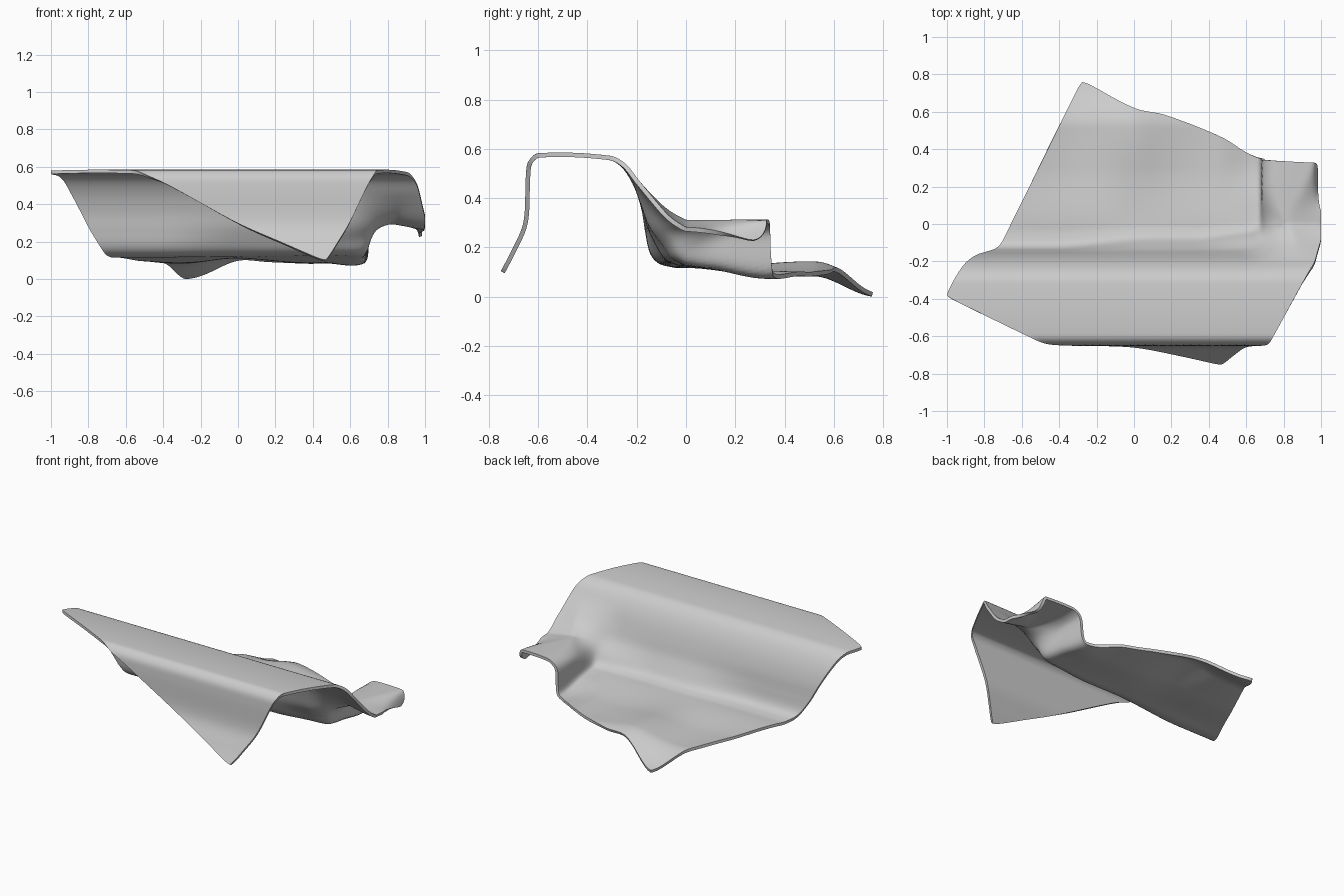
import bpy, math
from mathutils import Vector

if "Cube" in bpy.data.objects:
    bpy.data.objects.remove(bpy.data.objects["Cube"])

N = 100

def interp(table, t):
    """Smooth piecewise interpolation (Catmull-Rom style) of rows (t, a, b...)."""
    if t <= table[0][0]:
        i = 0
    else:
        i = next((k for k in range(len(table) - 1) if t <= table[k + 1][0]), len(table) - 2)
    p, q = table[i], table[i + 1]
    o, r = table[max(i - 1, 0)], table[min(i + 2, len(table) - 1)]
    d = q[0] - p[0]
    f = (t - p[0]) / d
    out = []
    for c in range(1, len(p)):
        m0 = (q[c] - o[c]) / (q[0] - o[0]) * d
        m1 = (r[c] - p[c]) / (r[0] - p[0]) * d
        if f < 0 or f > 1:
            out.append(p[c] + (q[c] - p[c]) * f)
        else:
            out.append((2*f**3 - 3*f*f + 1)*p[c] + (f**3 - 2*f*f + f)*m0
                       + (3*f*f - 2*f**3)*q[c] + (f**3 - f*f)*m1)
    return out

def smooth(a, b, x):
    f = min(max((x - a) / (b - a), 0), 1)
    return f * f * (3 - 2 * f)

# Drape profile along cloth length: (t, y, z)
LOW = [(0, -.757, .09), (.12, -.705, .19), (.25, -.66, .30), (.43, -.65, .49), (.49, -.64, .545),
       (.54, -.60, .578), (.85, -.31, .568), (.92, -.25, .535), (1.0, -.20, .46),
       (1.1, -.165, .36), (1.2, -.148, .26), (1.3, -.13, .18), (1.36, -.10, .145), (1.42, -.04, .13)]
HIGH = LOW[:7] + [(.92, -.245, .535), (1.0, -.18, .455), (1.1, -.08, .355), (1.2, .0, .307)]
# Side step where the cloth climbs onto the arm: (s, x, blend)
STEP = [(.56, .56, 0), (.64, .64, 0), (.70, .675, .08), (.82, .69, .72), (.89, .735, .95),
        (.95, .80, 1), (1.08, .95, 1), (1.13, .975, .96), (1.19, .985, .85)]
# Rear outline in plan: (s, y)
REAR = [(-.9, 1.09), (-.28, .77), (0, .62), (.17, .58), (.47, .46), (.65, .355), (.9, .335), (1.19, .315)]

def tail(table, t, s):
    """Profile, with the flat rear part stretched to the rear outline."""
    t0, y0, z0 = table[-1]
    if t <= t0:
        return interp(table, t)
    edge = 2.2 - .524 * (s + .28)
    f = (t - t0) / max(edge - t0, .05)
    return [y0 + (interp(REAR, s)[0] - y0) * f, z0]

def place(s, t, u):
    y, z = tail(LOW, t, s)
    x = s
    # floor: gentle folds and drooping rear corner
    k = smooth(0, .5, y)
    z += -.022 * smooth(0, .3, y) + .02 * k * math.exp(-((s + .02) / .14) ** 2)
    z += .012 * k * math.sin(9 * s + 1.2) - .085 * smooth(.52, .78, y)
    z -= .025 * smooth(.45, .62, s) * smooth(.1, .35, y) * (1 - smooth(.68, .75, s))
    # slack cloth bridging the inner corner towards the arm
    fill = smooth(-.45, .1, s) * .5 + smooth(.3, .65, s) * .4
    slack = fill * math.exp(-((t - 1.32) / .13) ** 2)
    y += .07 * slack
    z += .025 * slack
    # raised arm on the right
    if s > STEP[0][0]:
        w = smooth(.93, 1.3, t)
        w = w * smooth(.8, 1.0, s) + smooth(1.05, 1.5, t) * (1 - smooth(.8, 1.0, s))
        sx, h = interp(STEP, s)
        yh, zh = tail(HIGH, t, s)
        x = s + (sx - s) * w
        soft = smooth(1.1, 1.5, t)
        h = h * soft + smooth(.58, .9, s) * (1 - soft)
        b = h
        y, z = y + (yh - y) * b, z + (zh - z) * b
        # hanging right hem
        hem = smooth(.92, 1, u)
        z -= hem * (.03 * smooth(-.2, 0, y) + .03 * smooth(0, .3, y))
        x += hem * .04 * math.exp(-((y + .01) / .12) ** 2)
    return Vector((min(x, 1), y, z))

# Square cloth sheet, turned in plan and laid over the profile
A, D, B = Vector((-1.01, .77)), Vector((.47, 0)), Vector((-.28, 2.2))
verts, faces = [], []
for j in range(N + 1):
    for i in range(N + 1):
        u, v = i / N * 2 - 1, j / N * 2 - 1
        # slightly rounded corners
        r = .01 * (u * v) ** 30
        u, v = (u * (1 - r) + 1) / 2, (v * (1 - r) + 1) / 2
        p = A + (D - A) * u + (B - A) * v
        verts.append(place(p.x, p.y, u))
for j in range(N):
    for i in range(N):
        a = j * (N + 1) + i
        faces.append((a, a + 1, a + N + 2, a + N + 1))

mesh = bpy.data.meshes.new("draped_cloth")
mesh.from_pydata(verts, [], faces)
cloth = bpy.data.objects.new("draped_cloth", mesh)
bpy.context.collection.objects.link(cloth)

# Cloth thickness
sol = cloth.modifiers.new("thickness", 'SOLIDIFY')
sol.thickness = .018
sol.offset = -1
bpy.context.view_layer.objects.active = cloth
cloth.select_set(True)
bpy.ops.object.modifier_apply(modifier="thickness")
low = min(v.co.z for v in cloth.data.vertices)
for v in cloth.data.vertices:
    v.co.z -= low
bpy.ops.object.shade_smooth_by_angle(angle=math.radians(50))
